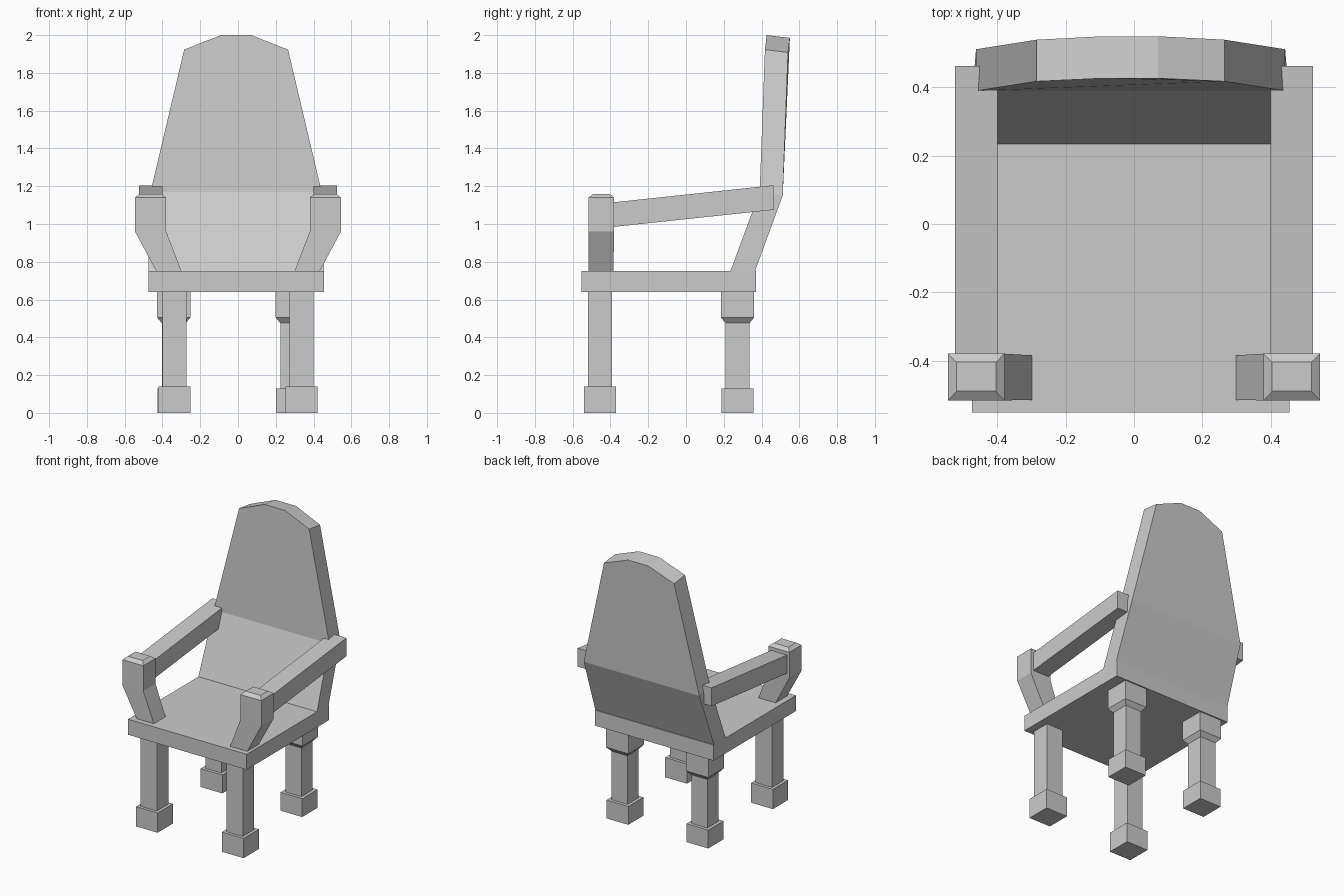
import bpy
import bmesh

cube = bpy.data.objects.get("Cube")
if cube:
    bpy.data.objects.remove(cube, do_unlink=True)

grey = bpy.data.materials.new("plain grey")
grey.use_nodes = True
colour = (0.6, 0.6, 0.6, 1)
grey.diffuse_color = colour
grey.node_tree.nodes["Principled BSDF"].inputs["Base Color"].default_value = colour


def finish(name, bm, mirror=False):
    """Turn a bmesh into a flat-shaded object, optionally mirrored across x."""
    bmesh.ops.recalc_face_normals(bm, faces=bm.faces)
    mesh = bpy.data.meshes.new(name)
    bm.to_mesh(mesh)
    bm.free()
    mesh.materials.append(grey)
    obj = bpy.data.objects.new(name, mesh)
    bpy.context.collection.objects.link(obj)
    if mirror:
        mod = obj.modifiers.new("Mirror", 'MIRROR')
        mod.use_axis[0] = True
    return obj


def loft(name, sections, mirror=False):
    """Join rectangular sections (x0, x1, y0, y1, z) from bottom to top."""
    bm = bmesh.new()
    rings = []
    for x0, x1, y0, y1, z in sections:
        corners = ((x0, y0), (x1, y0), (x1, y1), (x0, y1))
        rings.append([bm.verts.new((x, y, z)) for x, y in corners])
    for low, high in zip(rings, rings[1:]):
        for i in range(4):
            j = (i + 1) % 4
            bm.faces.new((low[i], low[j], high[j], high[i]))
    bm.faces.new(rings[0])
    bm.faces.new(rings[-1])
    return finish(name, bm, mirror)


def square(cx, cy, half, z):
    return (cx - half, cx + half, cy - half, cy + half, z)


# Seat slab
loft("seat", [(-0.475, 0.455, -0.553, 0.37, z) for z in (0.64, 0.75)])

# Front legs with block feet
fx, fy = 0.337, -0.455
loft("front_legs", [square(fx, fy, half, z) for half, z in
                    ((0.085, 0), (0.085, 0.14), (0.064, 0.14), (0.064, 0.65))], True)

# Back legs with block feet and chamfered blocks under the seat
for name, cx in (("back_right_leg", -0.34), ("back_left_leg", 0.287)):
    loft(name, [square(cx, 0.273, half, z) for half, z in
                ((0.085, 0), (0.085, 0.13), (0.063, 0.13), (0.063, 0.475),
                 (0.088, 0.505), (0.088, 0.65))])

# Arm posts: splayed foot, straight upper block, chamfered top
loft("arm_posts", [(0.297, 0.43, -0.515, -0.385, 0.745),
                   (0.38, 0.545, -0.517, -0.38, 0.96),
                   (0.38, 0.545, -0.517, -0.38, 1.14),
                   (0.405, 0.52, -0.49, -0.405, 1.16)], True)

# Armrests: sloping bars from the posts to the backrest
bm = bmesh.new()
ends = [[bm.verts.new((x, y, z)) for x, z in
         ((0.40, low), (0.525, low), (0.525, high), (0.40, high))]
        for y, low, high in ((-0.40, 0.983, 1.113), (0.463, 1.075, 1.205))]
for i in range(4):
    j = (i + 1) % 4
    bm.faces.new((ends[0][i], ends[0][j], ends[1][j], ends[1][i]))
for end in ends:
    bm.faces.new(end)
finish("armrests", bm, True)

# Backrest: half width, front y, front z, back y, back z from bottom to top
levels = [(0.465, 0.235, 0.75, 0.365, 0.75),
          (0.453, 0.39, 1.17, 0.512, 1.15),
          (0.275, 0.418, 1.923, 0.54, 1.908),
          (0.08, 0.427, 2.0, 0.55, 1.985)]
bm = bmesh.new()
sides = []
for k in (1, 3):
    right = [bm.verts.new((-0.01 - v[0], v[k], v[k + 1])) for v in levels]
    left = [bm.verts.new((-0.01 + v[0], v[k], v[k + 1])) for v in levels]
    bm.faces.new((right[0], left[0], left[1], right[1]))
    bm.faces.new(left[1:] + right[:0:-1])
    sides.append(left + right[::-1])
front, back = sides
for i in range(len(front)):
    j = (i + 1) % len(front)
    bm.faces.new((front[i], front[j], back[j], back[i]))
finish("backrest", bm)
